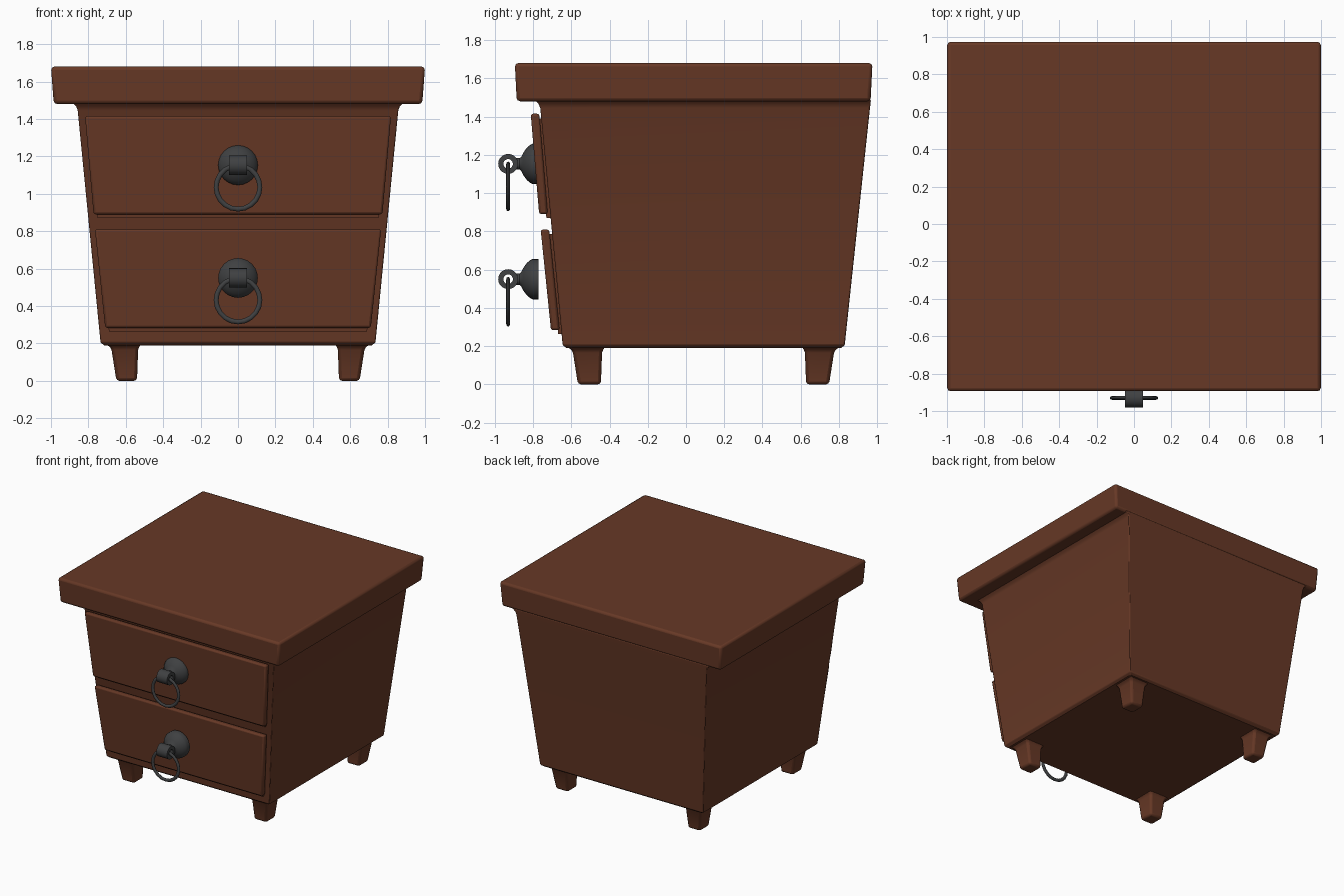
import bpy, bmesh, math
from mathutils import Vector

if "Cube" in bpy.data.objects:
    bpy.data.objects.remove(bpy.data.objects["Cube"])


def material(name, rgb):
    m = bpy.data.materials.new(name)
    m.diffuse_color = (*rgb, 1)
    m.use_nodes = True
    m.node_tree.nodes["Principled BSDF"].inputs["Base Color"].default_value = m.diffuse_color
    return m


wood = material("dark brown wood", (0.135, 0.040, 0.019))
iron = material("dark grey iron", (0.050, 0.052, 0.054))


def finish(name, bm, mat, bevel=0.0, angle=35):
    bmesh.ops.recalc_face_normals(bm, faces=bm.faces[:])
    me = bpy.data.meshes.new(name)
    bm.to_mesh(me)
    bm.free()
    me.materials.append(mat)
    ob = bpy.data.objects.new(name, me)
    bpy.context.collection.objects.link(ob)
    if bevel:
        b = ob.modifiers.new("soft edges", 'BEVEL')
        b.width, b.segments, b.limit_method = bevel, 2, 'ANGLE'
        b.angle_limit = math.radians(40)
    bpy.ops.object.select_all(action='DESELECT')
    bpy.context.view_layer.objects.active = ob
    ob.select_set(True)
    bpy.ops.object.shade_smooth_by_angle(angle=math.radians(angle))
    return ob


def loft(name, rings, mat, bevel=0.0):
    """Stack of rectangles: (z, x0, x1, y0, y1)."""
    bm = bmesh.new()
    loops = [[bm.verts.new(p) for p in ((x0, y0, z), (x1, y0, z), (x1, y1, z), (x0, y1, z))]
             for z, x0, x1, y0, y1 in rings]
    for a, b in zip(loops, loops[1:]):
        for i in range(4):
            j = (i + 1) % 4
            bm.faces.new((a[i], a[j], b[j], b[i]))
    bm.faces.new(loops[0][::-1])
    bm.faces.new(loops[-1])
    return finish(name, bm, mat, bevel)


def revolve(name, profile, axis, centre, steps, closed, angle=35):
    """Turn (offset along axis, radius) points round the x or y axis."""
    bm = bmesh.new()
    c = Vector(centre)
    rings = []
    for k in range(steps):
        t = 2 * math.pi * k / steps
        s, h = math.sin(t), math.cos(t)
        rings.append([bm.verts.new(c + (Vector((a, r * s, r * h)) if axis == 'x'
                                        else Vector((r * s, a, r * h)))) for a, r in profile])
    n = len(profile)
    for k in range(steps):
        p, q = rings[k], rings[(k + 1) % steps]
        for i in range(n if closed else n - 1):
            j = (i + 1) % n
            bm.faces.new((p[i], p[j], q[j], q[i]))
    if not closed:
        bm.faces.new([r[0] for r in rings])
        bm.faces.new([r[-1] for r in rings])
    return finish(name, bm, iron, 0, angle)


# table top
loft("table_top", [(1.48, -0.985, 0.985, -0.885, 0.965),
                   (1.68, -1.0, 1.0, -0.895, 0.975)], wood, 0.018)

# tapered cabinet body, with a small flare under the top
loft("cabinet_body", [(0.19, -0.715, 0.715, -0.625, 0.81),
                      (0.205, -0.735, 0.735, -0.645, 0.83),
                      (1.445, -0.857, 0.857, -0.762, 0.962),
                      (1.468, -0.865, 0.865, -0.772, 0.965),
                      (1.49, -0.89, 0.89, -0.795, 0.967)], wood, 0.006)

# tapered feet, flaring where they meet the body
for side, sx in (("left", -1), ("right", 1)):
    for end, yo, yi in (("front", -0.565, -0.445), ("back", 0.748, 0.628)):
        d = 1 if yo > yi else -1
        rings = []
        for z, grow, inner in ((0.005, 0, 0), (0.165, 0.026, 0.006),
                               (0.182, 0.036, 0.012), (0.2, 0.062, 0.025)):
            xs = sorted((sx * (0.65 + grow), sx * (0.54 - inner)))
            ys = sorted((yo + d * grow, yi - d * inner))
            rings.append((z, *xs, *ys))
        rings[0] = (0.0, *rings[0][1:])
        loft(f"{end}_{side}_foot", rings, wood, 0.016)

# sloping drawer fronts, each on a slightly smaller backing
for label, z0, z1, w0, w1, f0, f1 in (("upper", 0.89, 1.415, 0.772, 0.818, -0.768, -0.812),
                                      ("lower", 0.283, 0.81, 0.71, 0.765, -0.706, -0.76)):
    loft(f"{label}_drawer_front", [(z0, -w0, w0, f0, f0 + 0.045),
                                   (z1, -w1, w1, f1, f1 + 0.045)], wood, 0.012)
    loft(f"{label}_drawer_backing", [(z0 - 0.02, -w0 + 0.02, w0 - 0.02, f0 + 0.038, f0 + 0.08),
                                     (z1 - 0.025, -w1 + 0.025, w1 - 0.025, f1 + 0.038, f1 + 0.08)], wood)

# ring pulls
for label, z in (("upper", 1.153), ("lower", 0.55)):
    revolve(f"{label}_handle_rose",
            [(-0.77, 0.106), (-0.80, 0.106), (-0.812, 0.101), (-0.832, 0.085), (-0.85, 0.06),
             (-0.862, 0.036), (-0.87, 0.03), (-0.892, 0.03)], 'y', (0, 0, z), 24, False)
    revolve(f"{label}_handle_knuckle",
            [(-0.048, 0.025), (-0.048, 0.052), (0.048, 0.052), (0.048, 0.025)],
            'x', (0, -0.93, z), 20, True)
    tube = [(0.01 * math.cos(math.pi * i / 4), 0.117 + 0.013 * math.sin(math.pi * i / 4))
            for i in range(8)]
    revolve(f"{label}_handle_ring", tube, 'y', (0, -0.93, z - 0.118), 20, True, 50)
